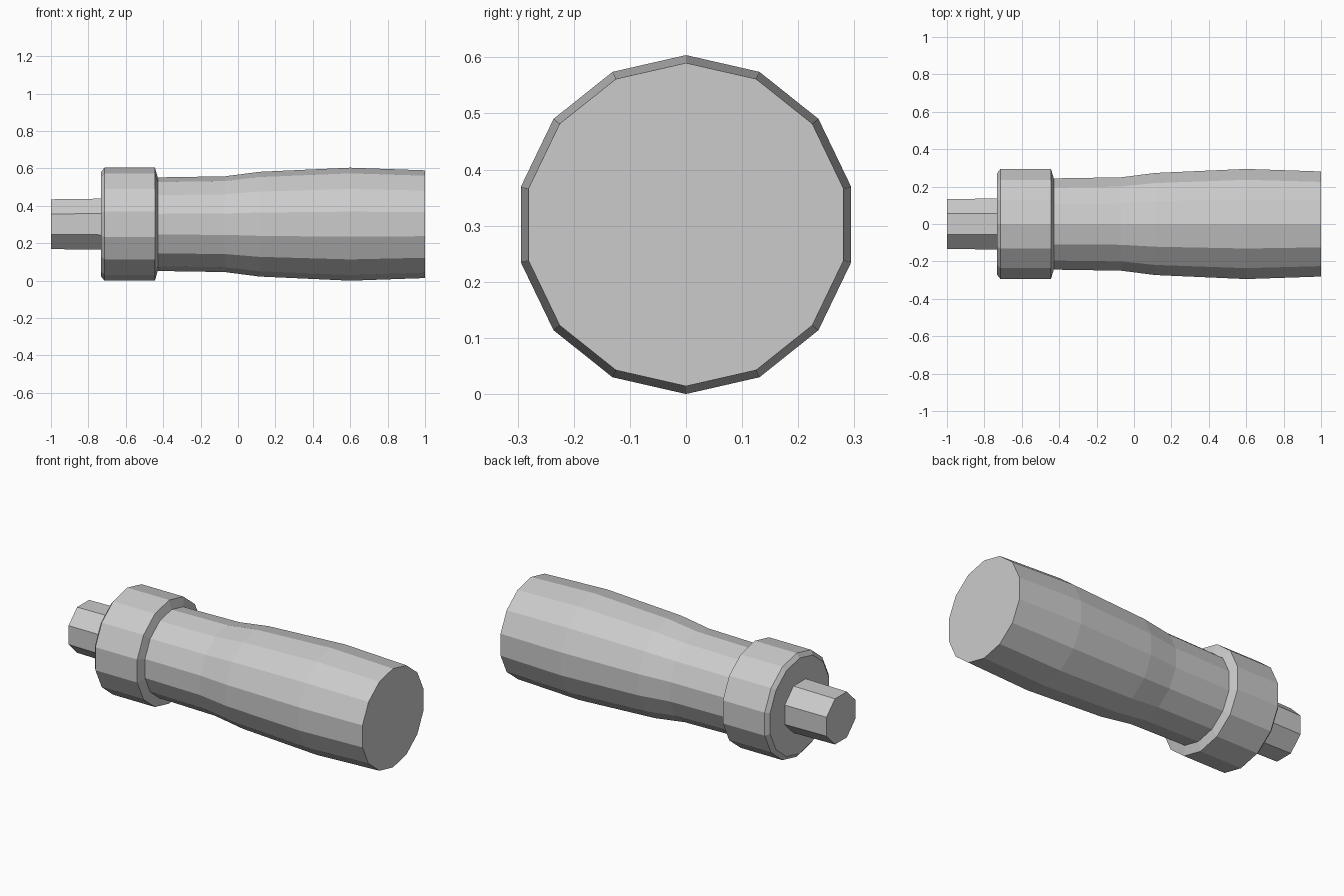
import bpy
import bmesh
from math import cos, sin, tau

cube = bpy.data.objects.get("Cube")
if cube:
    bpy.data.objects.remove(cube, do_unlink=True)

AXIS_Z = 0.302

grey = bpy.data.materials.new("light_grey")
grey.use_nodes = True
colour = (0.6, 0.6, 0.6, 1)
grey.diffuse_color = colour
grey.node_tree.nodes["Principled BSDF"].inputs["Base Color"].default_value = colour


def turned_part(name, profile, sides, turn=0.0):
    """Flat-sided solid around the x axis from (x, radius) points; turn is in sides."""
    bm = bmesh.new()
    rings = []
    for x, radius in profile:
        angles = [tau * (i + turn) / sides for i in range(sides)]
        rings.append([bm.verts.new((x, radius * sin(a), radius * cos(a))) for a in angles])
    for a, b in zip(rings, rings[1:]):
        for i in range(sides):
            j = (i + 1) % sides
            bm.faces.new((a[i], a[j], b[j], b[i]))
    bm.faces.new(rings[0])
    bm.faces.new(rings[-1])
    bmesh.ops.recalc_face_normals(bm, faces=bm.faces)
    mesh = bpy.data.meshes.new(name)
    bm.to_mesh(mesh)
    bm.free()
    mesh.materials.append(grey)
    obj = bpy.data.objects.new(name, mesh)
    obj.location.z = AXIS_Z
    bpy.context.collection.objects.link(obj)
    return obj


# Swelling grip with a flat end
turned_part("grip", [(-0.44, 0.25), (-0.07, 0.256), (0.115, 0.28),
                     (0.6, 0.302), (1.0, 0.288)], 14)

# Chamfered collar
turned_part("collar", [(-0.733, 0.278), (-0.714, 0.302), (-0.444, 0.302),
                       (-0.429, 0.25)], 14)

# Octagonal shaft
turned_part("shaft", [(-1.0, 0.144), (-0.72, 0.148)], 8, 0.5)
